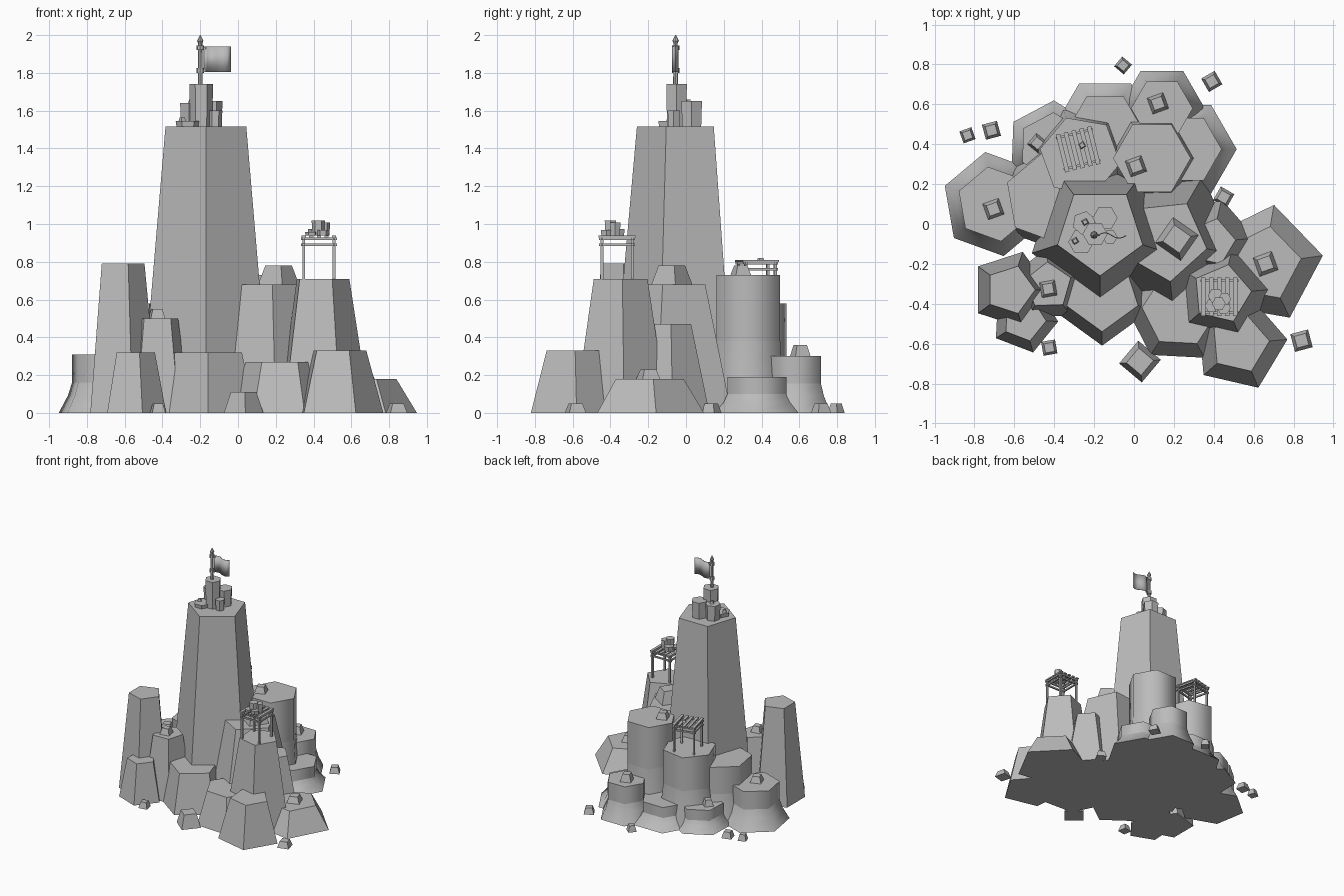
import bpy
import bmesh
from math import radians, cos, sin, pi
from mathutils import Matrix, Vector

cube = bpy.data.objects.get("Cube")
if cube:
    bpy.data.objects.remove(cube, do_unlink=True)

stone = bpy.data.materials.new("stone_grey")
stone.use_nodes = True
GREY = (.5, .5, .5, 1)
stone.diffuse_color = GREY
stone.node_tree.nodes["Principled BSDF"].inputs["Base Color"].default_value = GREY


def finish(name, bm):
    """Turn a bmesh into a named object in the scene."""
    bmesh.ops.recalc_face_normals(bm, faces=bm.faces)
    mesh = bpy.data.meshes.new(name)
    bm.to_mesh(mesh)
    bm.free()
    mesh.materials.append(stone)
    obj = bpy.data.objects.new(name, mesh)
    bpy.context.scene.collection.objects.link(obj)
    return obj


def loft(bm, x, y, sides, turn, profile):
    """Stack polygon rings given as (radius, height) pairs and cap both ends."""
    rings = []
    for radius, z in profile:
        angles = [radians(turn) + 2 * pi * i / sides for i in range(sides)]
        rings.append([bm.verts.new((x + radius * cos(a), y + radius * sin(a), z)) for a in angles])
    for low, high in zip(rings, rings[1:]):
        for i in range(sides):
            j = (i + 1) % sides
            bm.faces.new((low[i], low[j], high[j], high[i]))
    bm.faces.new(rings[0][::-1])
    bm.faces.new(rings[-1])


def rock(name, x, y, base, top, height, turn=0, sides=5, floor=0):
    """Flat-faced tapering rock."""
    bm = bmesh.new()
    loft(bm, x, y, sides, turn, [(base, floor), (top, floor + height)])
    return finish(name, bm)


def column(name, x, y, base, top, height, turn=0):
    """Softly shaded six-sided column with a flared foot."""
    bm = bmesh.new()
    neck = top + (base - top) * .3
    loft(bm, x, y, 6, turn, [(base, 0), (neck, height * .3), (top, height * .52), (top, height)])
    for face in bm.faces:
        face.smooth = len(face.verts) == 4
    for edge in bm.edges:
        z = edge.verts[0].co.z
        level = abs(z - edge.verts[1].co.z) < .001
        edge.smooth = not (level and (z > height * .5 or z < .001))
    return finish(name, bm)


def box(bm, center, size):
    matrix = Matrix.Translation(Vector(center)) @ Matrix.Diagonal((*size, 1))
    bmesh.ops.create_cube(bm, size=1, matrix=matrix)


# Central peak
rock("main_peak", x=-.17, y=-.035, base=.36, top=.225, height=1.515, turn=270)

# Faceted rocks around the front and sides
rock("inner_right_rock", x=.16, y=-.08, base=.37, top=.21, height=.68, turn=60)
rock("lookout_rock", x=.44, y=-.35, base=.26, top=.15, height=.71, turn=5)
rock("front_right_rock", x=.53, y=-.6, base=.24, top=.15, height=.33, turn=5)
rock("front_middle_rock", x=.23, y=-.43, base=.27, top=.19, height=.27, turn=57, sides=6)
rock("front_center_rock", x=-.16, y=-.35, base=.26, top=.19, height=.32, turn=270)
rock("tall_left_rock", x=-.62, y=-.33, base=.2, top=.125, height=.79)
rock("mid_left_rock", x=-.43, y=-.31, base=.19, top=.12, height=.5, turn=20)
rock("low_left_rock", x=-.55, y=-.48, base=.17, top=.11, height=.32, turn=285)
rock("wide_right_rock", x=.65, y=-.2, base=.3, top=.19, height=.18, turn=8)
rock("back_right_rock", x=.39, y=-.09, base=.22, top=.12, height=.47, turn=5)

# Flared columns around the back
column("left_column", x=-.7, y=.1, base=.265, top=.19, height=.31, turn=40)
column("low_left_column", x=-.41, y=.39, base=.23, top=.17, height=.18, turn=28)
column("low_back_column", x=-.145, y=.48, base=.26, top=.185, height=.18)
column("back_column", x=.14, y=.58, base=.215, top=.155, height=.3)
column("low_right_column", x=.26, y=.375, base=.255, top=.18, height=.19)
column("inner_left_column", x=-.42, y=.13, base=.27, top=.23, height=.465, turn=40)
column("platform_column", x=-.27, y=.34, base=.25, top=.205, height=.58, turn=50)
column("tall_back_column", x=.09, y=.33, base=.23, top=.195, height=.73)


def boulder(x, y, size, floor=0, height=.05, turn=75):
    rock("boulder", x, y, size, size * .65, height, turn, sides=4, floor=floor)


# Loose boulders on the ground
boulder(-.055, .795, size=.045, turn=5)
boulder(.39, .715, size=.055)
boulder(-.715, .47, size=.055, turn=60)
boulder(-.835, .445, size=.045, turn=65)
boulder(-.425, -.62, size=.05, turn=55)
boulder(.03, -.69, size=.105, height=.11, turn=5)
boulder(.84, -.585, size=.065, turn=60)
boulder(.45, .135, size=.055, turn=15)

# Boulders resting on the rocks
boulder(-.705, .075, size=.06, floor=.31, turn=65)
boulder(-.485, .405, size=.05, floor=.18, turn=5)
boulder(.12, .605, size=.06, floor=.3, height=.06, turn=65)
boulder(.01, .29, size=.06, floor=.73, turn=65)
boulder(.215, -.075, size=.11, floor=.68, height=.1, turn=10)
boulder(-.43, -.325, size=.055, floor=.5, turn=55)
boulder(.66, -.2, size=.07, floor=.18, turn=65)


def post(name, x, y, radius, floor, height, turn=0):
    """Small upright stone, slightly wider at the rim."""
    return rock(name, x, y, radius * .92, radius, height, turn, sides=6, floor=floor)


# Stones on the summit
SUMMIT = 1.51
post("summit_stone", -.195, -.05, radius=.063, floor=SUMMIT, height=.23)
post("summit_stone", -.145, .03, radius=.063, floor=SUMMIT, height=.14)
post("summit_stone", -.25, .005, radius=.06, floor=SUMMIT, height=.13, turn=20)
post("summit_stone", -.265, -.09, radius=.065, floor=SUMMIT, height=.035)
post("summit_stone", -.12, -.065, radius=.037, floor=SUMMIT, height=.09)
boulder(-.245, .01, size=.02, floor=SUMMIT + .13, height=.02)
boulder(-.295, -.085, size=.02, floor=SUMMIT + .035, height=.02)

# Flag pole with collars and a pointed finial
POLE = (-.2, -.055)
bm = bmesh.new()
loft(bm, *POLE, 8, 0, [(.013, 1.72), (.011, 1.96)])
for z in (1.8, 1.92):
    loft(bm, *POLE, 8, 0, [(.02, z), (.02, z + .025)])
    box(bm, (POLE[0] + .015, POLE[1], z + .012), (.03, .012, .012))
loft(bm, *POLE, 8, 0, [(.008, 1.95), (.017, 1.97), (.002, 2)])
finish("flag_pole", bm)

# Rippling flag
bm = bmesh.new()
steps = 8
rows = []
for i in range(steps + 1):
    t = i / steps
    x, y = POLE[0] + .018 + .142 * t, POLE[1] + .014 * sin(t * 2 * pi)
    rows.append([bm.verts.new((x, y, z)) for z in (1.805, 1.94)])
for a, b in zip(rows, rows[1:]):
    bm.faces.new((a[0], b[0], b[1], a[1])).smooth = True
flag = finish("flag", bm)
flag.modifiers.new("thickness", "SOLIDIFY").thickness = .005


def platform(name, x, y, floor, height, turn):
    """Wooden stand: four legs, two levels of rails and spaced slats."""
    bm = bmesh.new()
    half = .08
    for sx in (-half, half):
        for sy in (-half, half):
            box(bm, (sx, sy, height / 2 - .02), (.014, .014, height + .02))
    for side in (-half, half):
        for z in (height - .04, height - .008):
            box(bm, (side, 0, z), (.012, .19, .012))
            box(bm, (0, side, z), (.19, .012, .012))
    for i in range(5):
        box(bm, ((i - 2) * half / 2, 0, height + .004), (.022, .195, .01))
    obj = finish(name, bm)
    obj.location = (x, y, floor)
    obj.rotation_euler.z = radians(turn)


platform("front_platform", x=.428, y=-.365, floor=.71, height=.22, turn=0)
platform("back_platform", x=-.28, y=.375, floor=.58, height=.22, turn=14)
boulder(-.26, .395, size=.022, floor=.805, height=.015)

# Stones piled on the front platform
DECK = .938
post("deck_stone", .425, -.4, radius=.035, floor=DECK, height=.08)
post("deck_stone", .455, -.375, radius=.032, floor=DECK, height=.07)
post("deck_stone", .41, -.36, radius=.04, floor=DECK, height=.035)
post("deck_stone", .45, -.42, radius=.035, floor=DECK, height=.03)
post("deck_stone", .39, -.41, radius=.035, floor=DECK, height=.02)
